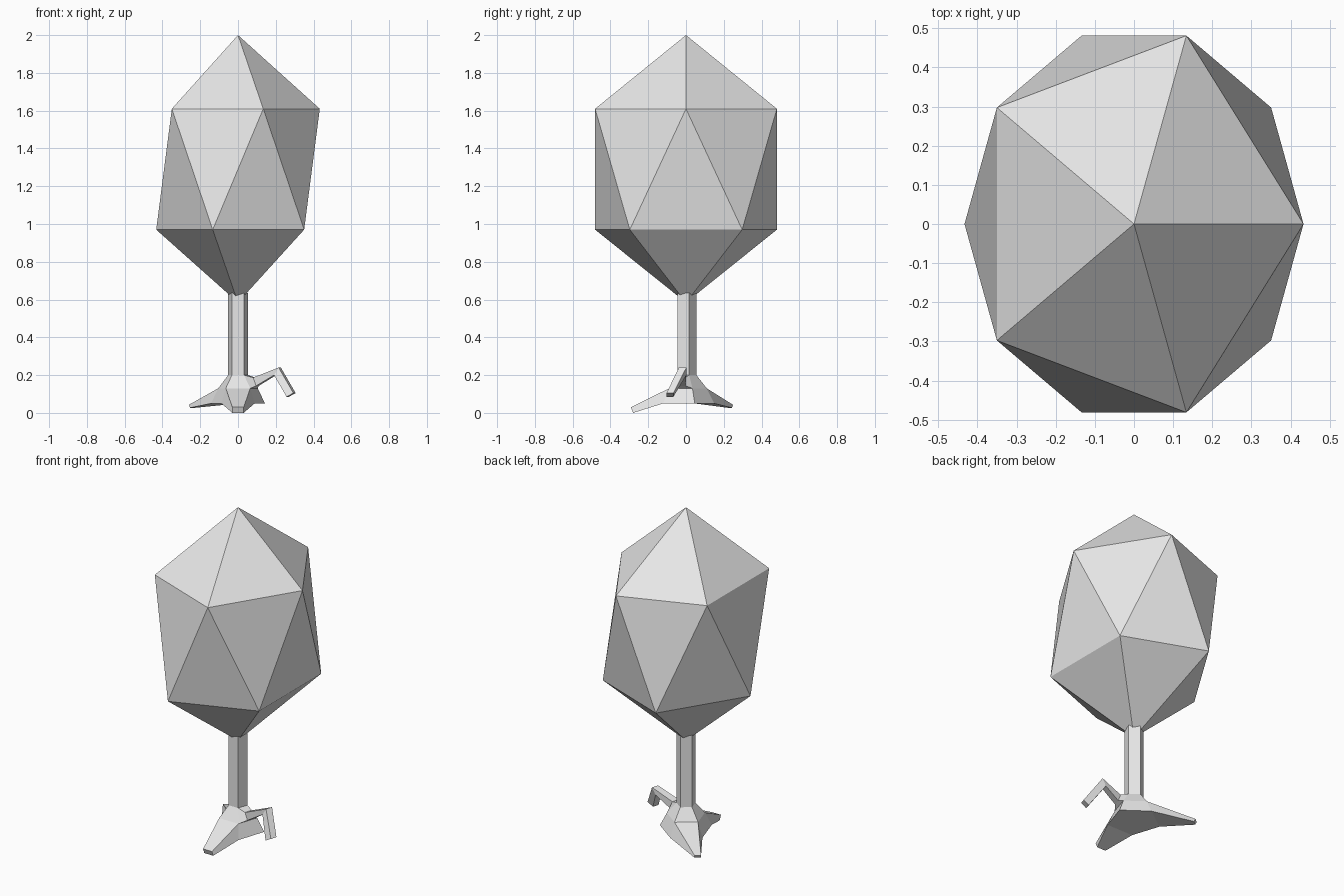
import bpy
from math import sin, cos, radians
from mathutils import Vector

if "Cube" in bpy.data.objects:
    bpy.data.objects.remove(bpy.data.objects["Cube"])

grey = bpy.data.materials.new("plain grey")
grey.diffuse_color = (0.8, 0.8, 0.8, 1)
grey.use_nodes = True
grey.node_tree.nodes["Principled BSDF"].inputs["Base Color"].default_value = grey.diffuse_color


def make(name, verts, faces):
    mesh = bpy.data.meshes.new(name)
    mesh.from_pydata(verts, [], faces)
    mesh.materials.append(grey)
    ob = bpy.data.objects.new(name, mesh)
    bpy.context.collection.objects.link(ob)
    return ob


def ring(rx, ry, z, start):
    """Five corners around the z axis."""
    return [Vector((rx * cos(radians(start + 72 * i)), ry * sin(radians(start + 72 * i)), z))
            for i in range(5)]


def loft(name, sections):
    """Skin between matching loops, with both ends capped."""
    n = len(sections[0])
    verts = [v for s in sections for v in s]
    faces = [(k * n + i, k * n + (i + 1) % n, (k + 1) * n + (i + 1) % n, (k + 1) * n + i)
             for k in range(len(sections) - 1) for i in range(n)]
    faces += [tuple(reversed(range(n))), tuple(range(len(verts) - n, len(verts)))]
    return make(name, verts, faces)


def quad(centre, side, up):
    """Four-cornered leg section."""
    c, s, u = Vector(centre), Vector(side), Vector(up)
    return [c - s - u, c + s - u, c + s + u, c - s + u]


# Head: stretched icosahedron
upper, lower = ring(0.433, 0.506, 1.61, 0), ring(0.433, 0.506, 0.97, 36)
faces = []
for i in range(5):
    j = (i + 1) % 5
    faces += [(i, j, 10), (i, 5 + i, j), (j, 5 + i, 5 + j), (5 + j, 5 + i, 11)]
make("head", upper + lower + [Vector((0, 0, 2)), Vector((0, 0, 0.584))], faces)

# Five-sided stem flaring into the base
collar, rim = ring(0.11, 0.11, 0.13, 18), ring(0.15, 0.15, 0.05, 18)
neck = ring(0.055, 0.055, 0.2, 18)
loft("stem_and_base", [rim, collar, neck, ring(0.055, 0.055, 0.635, 18)])


# Tapered legs drawn out of two lower base panels
def panel_leg(name, i, tip):
    j = (i + 1) % 5
    loft(name, [[rim[i], rim[j], collar[j], collar[i]], tip])


panel_leg("front_leg", 3, [Vector((-0.03, -0.28, 0.0)), Vector((0.03, -0.28, 0.0)),
                           Vector((0.03, -0.292, 0.03)), Vector((-0.03, -0.292, 0.03))])
panel_leg("back_leg", 1, quad((-0.243, 0.235, 0.035), (-0.014, -0.011, 0), (-0.003, 0.003, 0.008)))

# Raised bent leg from an upper base panel
loft("bent_leg", [
    [collar[4], collar[0], neck[0], neck[4]],
    quad((0.095, -0.025, 0.165), (0.007, 0.022, 0), (-0.008, 0, 0.022)),
    quad((0.209, -0.018, 0.22), (0.006, 0.02, 0), (0.012, 0, 0.02)),
    quad((0.281, -0.085, 0.095), (0.006, 0.018, 0), (0.018, 0, 0.01)),
])
